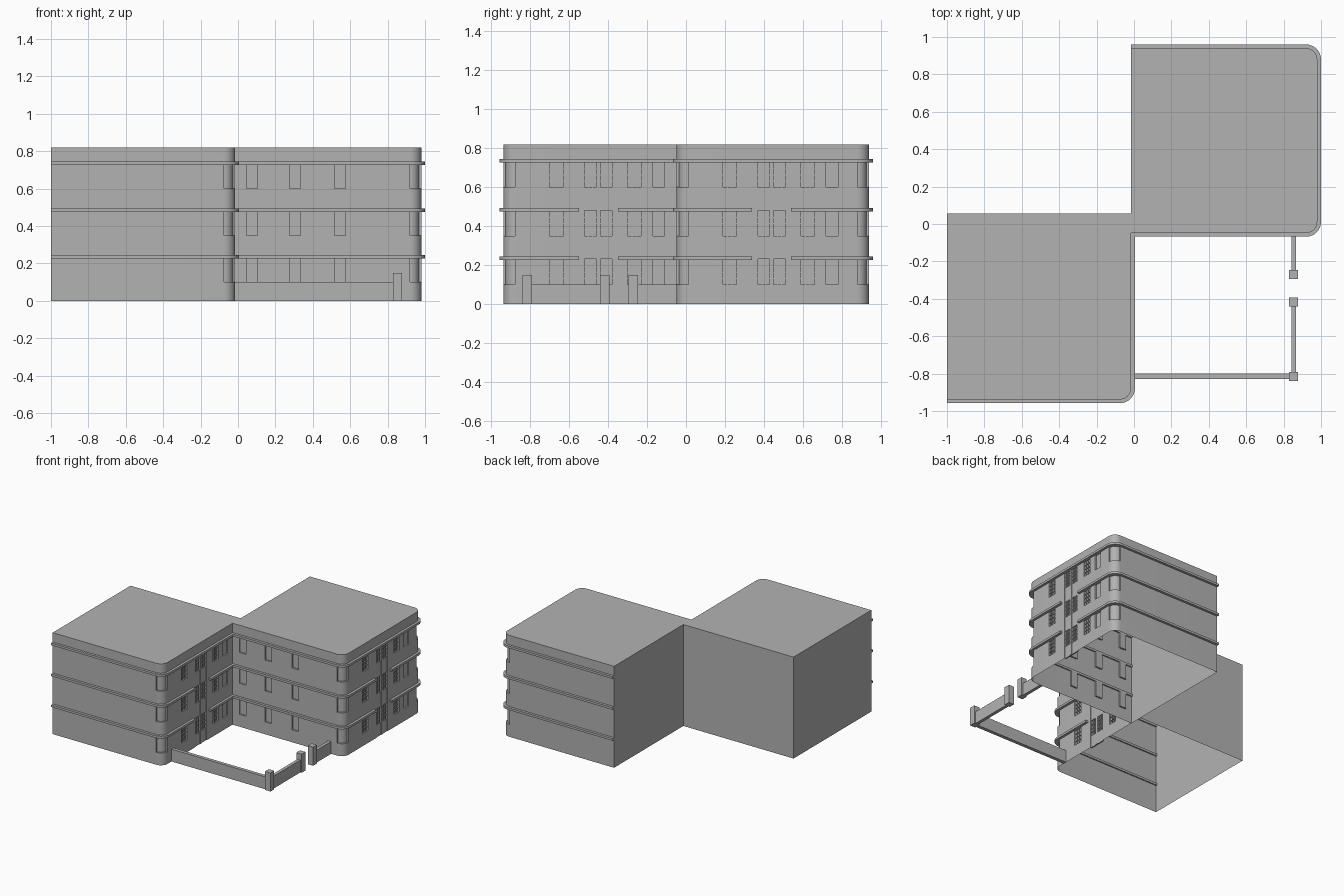
import bpy, bmesh, math
from mathutils import Vector

if "Cube" in bpy.data.objects:
    bpy.data.objects.remove(bpy.data.objects["Cube"])

mat = bpy.data.materials.new("plain grey")
mat.diffuse_color = (0.45, 0.45, 0.45, 1)
mat.use_nodes = True
mat.node_tree.nodes["Principled BSDF"].inputs["Base Color"].default_value = mat.diffuse_color

Z = [0, 0.1, 0.226, 0.35, 0.476, 0.6, 0.726, 0.82]   # sill and lintel heights
FLOORS = [(0.1, 0.226), (0.35, 0.476), (0.6, 0.726)]
LEDGES = [0.235, 0.485, 0.735]
DEPTH, R, STEPS = 0.012, 0.06, 8


def finish(name, bm, smooth=False):
    bmesh.ops.remove_doubles(bm, verts=bm.verts, dist=1e-5)
    bmesh.ops.recalc_face_normals(bm, faces=bm.faces)
    me = bpy.data.meshes.new(name)
    bm.to_mesh(me)
    bm.free()
    ob = bpy.data.objects.new(name, me)
    me.materials.append(mat)
    bpy.context.collection.objects.link(ob)
    if smooth:
        bpy.ops.object.select_all(action='DESELECT')
        ob.select_set(True)
        bpy.context.view_layer.objects.active = ob
        bpy.ops.object.shade_smooth_by_angle(angle=math.radians(30))
    return ob


def add_box(bm, x0, x1, y0, y1, z0, z1):
    ret = bmesh.ops.create_cube(bm, size=1)
    for v in ret["verts"]:
        v.co = ((x0 + x1) / 2 + v.co.x * (x1 - x0),
                (y0 + y1) / 2 + v.co.y * (y1 - y0),
                (z0 + z1) / 2 + v.co.z * (z1 - z0))


def line(p, q, wins=()):
    """Straight wall columns; wins = (start, end, kind) measured along the wall."""
    p, q = Vector(p), Vector(q)
    d = (q - p).normalized()
    n = Vector((d.y, -d.x))
    cuts, cols = [0], []
    kinds = []
    for a, b, k in wins:
        cuts += [a, b]
        kinds += [0, k]
    cuts.append((q - p).length)
    kinds.append(0)
    for a, b, k in zip(cuts, cuts[1:], kinds):
        cols.append((p + d * a, n, p + d * b, n, k))
    return cols


def arc(cx, cy, a0, a1):
    """Rounded corner columns, all holding a curved window."""
    pts = []
    for i in range(STEPS + 1):
        a = math.radians(a0 + (a1 - a0) * i / STEPS)
        n = Vector((math.cos(a), math.sin(a)))
        pts.append((Vector((cx, cy)) + n * R, n))
    return [(*u, *v, 1) for u, v in zip(pts, pts[1:])]


def shell(name, cols):
    """Walls with recessed windows plus flat roof, open underneath."""
    bm = bmesh.new()

    def dep(kind, row):
        if kind == 1:
            return DEPTH if row in (1, 3, 5) else 0
        return DEPTH if kind == 2 and row < 6 else 0

    def quad(*pts):
        bm.faces.new([bm.verts.new(p) for p in pts])

    def P(p, n, d, z):
        q = p - n * d
        return (q.x, q.y, z)

    for i, (p, n, q, m, k) in enumerate(cols):
        nk = cols[(i + 1) % len(cols)][4]
        for r in range(len(Z) - 1):
            d, z0, z1 = dep(k, r), Z[r], Z[r + 1]
            quad(P(p, n, d, z0), P(q, m, d, z0), P(q, m, d, z1), P(p, n, d, z1))
            e = dep(k, r + 1) if r + 2 < len(Z) else d
            if e != d:      # sill or lintel
                quad(P(p, n, d, z1), P(q, m, d, z1), P(q, m, e, z1), P(p, n, e, z1))
            e = dep(nk, r)
            if e != d:      # jamb
                quad(P(q, m, d, z0), P(q, m, e, z0), P(q, m, e, z1), P(q, m, d, z1))
    quad(*[(c[0].x, c[0].y, Z[-1]) for c in cols])
    return finish(name, bm, True)


def ledge(bm, path, z):
    """Sweep a small rectangle along a list of (point, normal)."""
    rings = []
    for p, n in path:
        ring = []
        for off, dz in ((-0.01, -0.009), (0.02, -0.009), (0.02, 0.009), (-0.01, 0.009)):
            q = p + n * off
            ring.append(bm.verts.new((q.x, q.y, z + dz)))
        rings.append(ring)
    for a, b in zip(rings, rings[1:]):
        for j in range(4):
            bm.faces.new((a[j], b[j], b[(j + 1) % 4], a[(j + 1) % 4]))
    bm.faces.new(rings[0])
    bm.faces.new(rings[-1][::-1])


def path_of(cols):
    out = [(cols[0][0], cols[0][1])]
    for c in cols:
        if (c[2] - out[-1][0]).length > 1e-5:
            out.append((c[2], c[3]))
    return out


def side_windows(y0, shift):
    """Windows and stair bay on a right-hand wall starting at y0."""
    return [(a + shift - y0, b + shift - y0, k) for a, b, k in
            ((-0.70, -0.63, 1), (-0.52, -0.38, 2), (-0.30, -0.23, 1), (-0.17, -0.11, 1))]


# left and right building blocks
XA, XB, YA, YB = -0.015, 0.98, -0.938, -0.048
TB, SH = 0.94, 0.89
frontA = line((-1, YA), (XA - R, YA))
cornerA = arc(XA - R, YA + R, -90, 0)
sideA = line((XA, YA + R), (XA, 0.055), side_windows(YA + R, 0))
shell("left_block", frontA + cornerA + sideA
      + line((XA, 0.055), (-1, 0.055)) + line((-1, 0.055), (-1, YA)))

frontB = line((XA, YB), (XB - R, YB),
              [(0.06, 0.12, 1), (0.29, 0.35, 1), (0.53, 0.59, 1)])
cornerB = arc(XB - R, YB + R, -90, 0)
sideB = line((XB, YB + R), (XB, TB - R), side_windows(YB + R, SH))
cornerC = arc(XB - R, TB - R, 0, 90)
backB = line((XB - R, TB), (XA, TB))
shell("right_block", frontB + cornerB + sideB + cornerC + backB
      + line((XA, TB), (XA, YB)))

# ledges: lower two break at the stair bay, the top one runs through
bmA, bmB = bmesh.new(), bmesh.new()
for z in LEDGES:
    if z > 0.7:
        ledge(bmA, path_of(frontA + cornerA + line((XA, YA + R), (XA, YB))), z)
        ledge(bmB, path_of(frontB + cornerB + sideB + cornerC + backB), z)
    else:
        ledge(bmA, path_of(frontA + cornerA + line((XA, YA + R), (XA, -0.55))), z)
        ledge(bmA, path_of(line((XA, -0.35), (XA, YB))), z)
        ledge(bmB, path_of(frontB + cornerB + line((XB, YB + R), (XB, 0.34))), z)
        ledge(bmB, path_of(line((XB, 0.54), (XB, TB - R)) + cornerC + backB), z)
finish("left_ledges", bmA, True)
finish("right_ledges", bmB, True)

# glazing bars and bay mullions on the right-hand walls
bm = bmesh.new()
for x, s in ((XA, 0), (XB, SH)):
    xi, xo = x - DEPTH - 0.002, x - 0.005
    for a, b in ((-0.70, -0.63), (-0.52, -0.46), (-0.44, -0.38), (-0.30, -0.23)):
        for z0, z1 in FLOORS:
            for t in (1 / 3, 2 / 3):
                y = a + (b - a) * t + s
                add_box(bm, xi, xo, y - 0.002, y + 0.002, z0, z1)
            for t in (0.25, 0.5, 0.75):
                z = z0 + (z1 - z0) * t
                add_box(bm, xi, xo, a + s, b + s, z - 0.002, z + 0.002)
    add_box(bm, xi, x, -0.46 + s, -0.44 + s, 0, 0.726)
    for z in (0.05, 0.29, 0.54):      # spandrels between bay windows
        h = 0.05 if z < 0.1 else 0.06
        add_box(bm, xi, x - 0.004, -0.52 + s, -0.38 + s, z - h, z + h)
finish("window_bars", bm)

# garden wall with gate posts
bm = bmesh.new()
add_box(bm, XA, 0.855, -0.828, -0.80, 0, 0.1)
add_box(bm, 0.841, 0.867, -0.815, -0.415, 0, 0.1)
add_box(bm, 0.841, 0.867, -0.27, YB, 0, 0.1)
finish("garden_wall", bm)
bm = bmesh.new()
for y in (-0.815, -0.417, -0.27):
    add_box(bm, 0.83, 0.878, y - 0.024, y + 0.024, 0, 0.15)
finish("gate_posts", bm)
